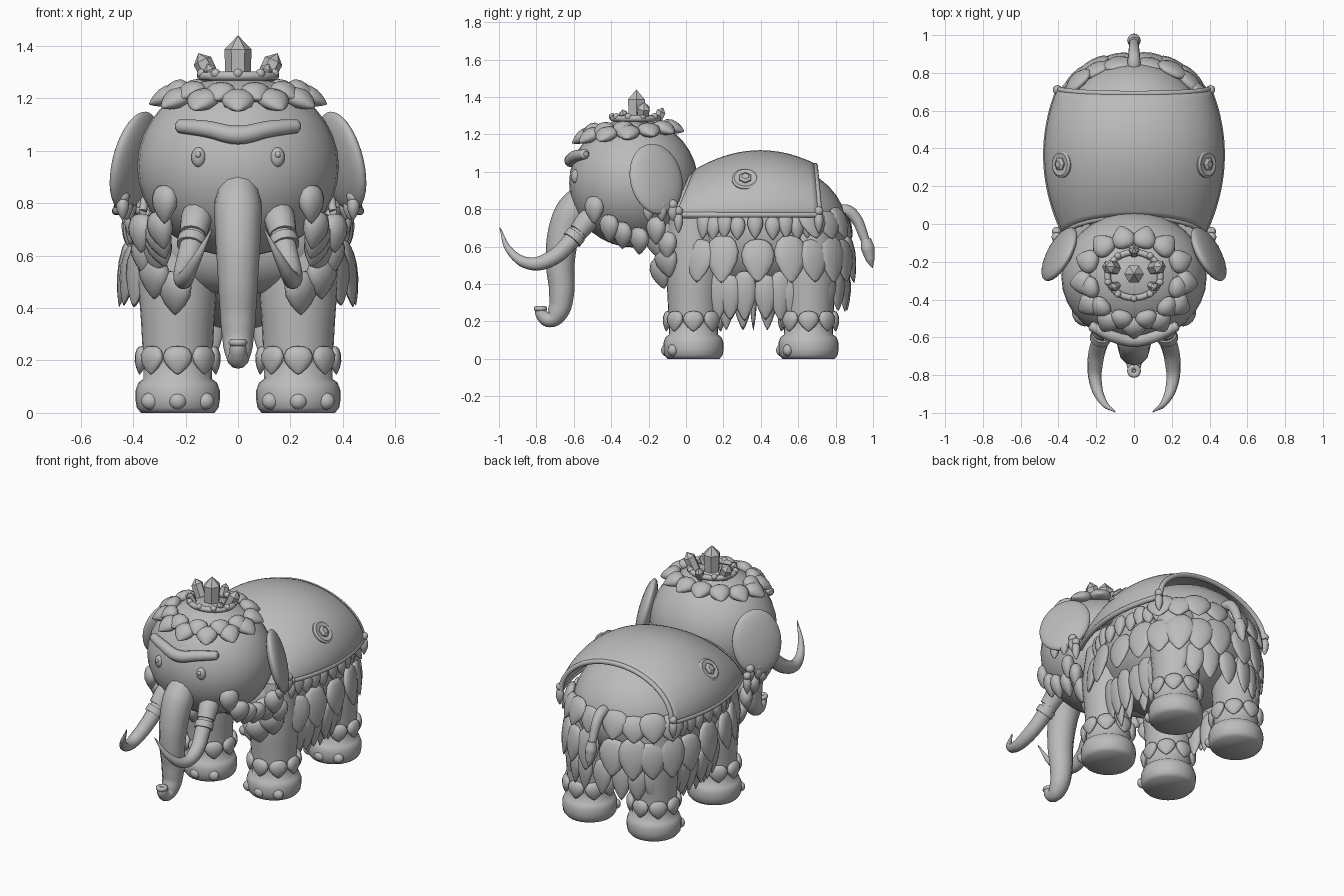
import bpy, bmesh
from math import sin, cos, pi, radians, copysign
from mathutils import Vector, Matrix

cube = bpy.data.objects.get("Cube")
if cube:
    bpy.data.objects.remove(cube, do_unlink=True)

grey = bpy.data.materials.new("clay_grey")
grey.use_nodes = True
grey.diffuse_color = (0.5, 0.5, 0.5, 1)
grey.node_tree.nodes["Principled BSDF"].inputs["Base Color"].default_value = (0.5, 0.5, 0.5, 1)
SIDES = (1, -1)


def finish(name, mesh, angle=40):
    mesh.materials.clear()
    mesh.materials.append(grey)
    mesh.polygons.foreach_set("use_smooth", [True] * len(mesh.polygons))
    mesh.set_sharp_from_angle(angle=radians(angle))
    ob = bpy.data.objects.new(name, mesh)
    bpy.context.collection.objects.link(ob)
    return ob


def build(name, bm, angle=40):
    bmesh.ops.recalc_face_normals(bm, faces=bm.faces)
    mesh = bpy.data.meshes.new(name)
    bm.to_mesh(mesh)
    bm.free()
    return finish(name, mesh, angle)


def frame(pos, up, out=(0, -1, 0.01), scale=(1, 1, 1)):
    """Matrix with local z along up and local y towards out."""
    z = Vector(up).normalized()
    o = Vector(out)
    y = (o - z * o.dot(z)).normalized()
    x = y.cross(z)
    rot = Matrix((x, y, z)).transposed().to_4x4()
    return Matrix.Translation(pos) @ rot @ Matrix.Diagonal((*scale, 1))


def lathe(bm, profile, n, m):
    """Revolve (radius, height) points round local z."""
    rings = [[bm.verts.new(m @ Vector((r * cos(2 * pi * k / n), r * sin(2 * pi * k / n), z)))
              for k in range(n if r else 1)] for r, z in profile]
    for a, b in zip(rings, rings[1:]):
        for k in range(n):
            j = k + 1
            quad = (a[k % len(a)], a[j % len(a)], b[j % len(b)], b[k % len(b)])
            bm.faces.new(list(dict.fromkeys(quad)))


PETAL = [(0, 0), (.24, -.03), (.4, -.13), (.5, -.33), (.46, -.55), (.3, -.77), (.12, -.93), (0, -1)]


def petal(bm, pos, down, out, length, width, thick=0.05):
    lathe(bm, PETAL, 12, frame(pos, -Vector(down), out, (width, thick, length)))


def ball(bm, pos, r, rot=None):
    m = Matrix.Translation(pos) @ (rot or Matrix()) @ Matrix.Diagonal((*r, 1))
    bmesh.ops.create_uvsphere(bm, u_segments=32, v_segments=18, radius=1, matrix=m)


def tube(name, pts, radii, cyclic=False):
    cu = bpy.data.curves.new(name, "CURVE")
    cu.dimensions = "3D"
    cu.bevel_depth, cu.bevel_resolution, cu.resolution_u, cu.use_fill_caps = 1, 4, 6, True
    sp = cu.splines.new("BEZIER")
    sp.bezier_points.add(len(pts) - 1)
    sp.use_cyclic_u = cyclic
    for i, (bp, p) in enumerate(zip(sp.bezier_points, pts)):
        bp.co, bp.handle_left_type, bp.handle_right_type = p, "AUTO", "AUTO"
        bp.radius = radii[i] if isinstance(radii, list) else radii
    tmp = bpy.data.objects.new(name + "_path", cu)
    bpy.context.collection.objects.link(tmp)
    mesh = bpy.data.meshes.new_from_object(tmp.evaluated_get(bpy.context.evaluated_depsgraph_get()))
    bpy.data.objects.remove(tmp, do_unlink=True)
    return finish(name, mesh, 50)


def solid(name, *balls):
    bm = bmesh.new()
    for b in balls:
        ball(bm, *b)
    return build(name, bm, 180)


# Body, rump, chest and head
solid("body", ((0, .37, .69), (.41, .48, .37)), ((0, .45, .7), (.405, .41, .345)),
      ((0, 0, .64), (.33, .17, .19)))
HEAD, HR = Vector((0, -.28, .94)), Vector((.385, .345, .345))
solid("head", (HEAD, HR))

# Legs, feet, toenails and anklets
legs, nails, anklets = bmesh.new(), bmesh.new(), bmesh.new()
for s in SIDES:
    for y in (.04, .655):
        at = Matrix.Translation((s * .23, y, 0))
        lathe(legs, [(0, 0), (.14, 0), (.156, .02), (.161, .05), (.161, .085), (.15, .115), (.13, .13),
                     (.132, .2), (.14, .35), (.155, .55), (.13, .75), (0, .78)], 28, at)
        for dx, dy in ((-.105, -.11), (0, -.145), (.105, -.11)):
            ball(nails, (s * .23 + dx, y + dy, .045), (.034, .028, .032))
        for k in range(8):
            d = Vector((sin(k * pi / 4), -cos(k * pi / 4), 0))
            petal(anklets, at @ (d * .135 + Vector((0, 0, .255))), d * .1 - Vector((0, 0, 1)), d, .11, .112)
build("legs", legs, 60)
build("toenails", nails, 180)
build("anklets", anklets, 180)

# Blanket: arched sheet following the back
HEM = .77


def drape(t, a):
    bow = (2 * t - 1.1) ** 2
    y = -.06 + .775 * t + sin(a) * (.1 * (1 - t) - .025 * t)
    return Vector(((.465 - .085 * bow) * cos(a), y, HEM + (.335 - .09 * bow) * sin(a)))


bm = bmesh.new()
grid = [[bm.verts.new(drape(i / 20, pi * j / 40)) for j in range(41)] for i in range(21)]
for r0, r1 in zip(grid, grid[1:]):
    for j in range(40):
        bm.faces.new((r0[j], r0[j + 1], r1[j + 1], r1[j]))
blanket = build("blanket", bm, 60)
mod = blanket.modifiers.new("thickness", "SOLIDIFY")
mod.thickness, mod.offset = .02, 0
for label, t in (("front", 0), ("rear", 1)):
    tube("blanket_%s_trim" % label, [drape(t, pi * j / 16) for j in range(17)], .015)
for s in SIDES:
    side = "left" if s > 0 else "right"
    a = 0 if s > 0 else pi
    tube("blanket_hem_" + side, [drape(i / 10, a) for i in range(11)], .016)

# Blanket corner tassels and side medallions
tassels, discs, gems = bmesh.new(), bmesh.new(), bmesh.new()
for s in SIDES:
    for y, x in ((-.04, .41), (.71, .405)):
        ball(tassels, (s * x, y, .79), (.024, .024, .024))
        petal(tassels, (s * x, y, .78), (0, 0, -1), (s, 0, 0), .11, .05)
    spot = drape(.455, pi / 2 - s * (pi / 2 - .6))
    m = frame(spot, (s * .74, 0, .67), (0, 1, 0))
    lathe(discs, [(0, -.01), (.072, -.01), (.072, .008), (.06, .016), (.045, .012), (0, .012)], 28, m)
    lathe(gems, [(0, 0), (.036, 0), (.036, .02), (.02, .03), (0, .03)], 6, m)
build("corner_tassels", tassels, 180)
build("medallions", discs)
build("medallion_gems", gems, 20)


# Skirt of layered leaves round the body
def skirt(name, z, length, width, rx, ry, count, arcs, lean=.12):
    bm = bmesh.new()
    for lo, hi in arcs:
        for k in range(count):
            a = radians(lo + (hi - lo) * k / (count - 1))
            c, s = cos(a), sin(a)
            out = Vector((c / rx, s / ry, 0)).normalized()
            p = Vector((copysign(abs(c) ** .8, c) * rx, .37 + copysign(abs(s) ** .8, s) * ry, z - .02 * (k % 2)))
            petal(bm, p, out * lean - Vector((0, 0, 1)), out, length * (1 - .1 * (k % 2)), width, .055)
    build(name, bm, 180)


skirt("skirt_fringe", .78, .14, .085, .41, .44, 13, ((-50, 50), (130, 230)))
skirt("skirt_main", .66, .26, .18, .415, .495, 18, ((-48, 228),), .15)
skirt("skirt_lower", .47, .27, .13, .345, .45, 6, ((-22, 22), (158, 202)), -.08)
skirt("skirt_lower_points", .42, .27, .1, .315, .45, 4, ((-16, 16), (164, 196)), -.12)
skirt("skirt_rear_lower", .5, .25, .13, .4, .48, 7, ((48, 132),), .05)
skirt("rump_leaves", .81, .18, .17, .4, .455, 8, ((35, 145),), .4)

# Leaves hanging below the belly
belly = bmesh.new()
for s in SIDES:
    petal(belly, (s * .12, .36, .45), (0, 0, -1), (0, -1, 0), .3, .13, .04)
build("belly_leaves", belly, 180)

# Tail with tapered tuft
tube("tail", [(0, .8, .78), (0, .86, .79), (0, .905, .755), (0, .945, .67), (0, .965, .61)],
     [.034, .034, .03, .026, .022])
tube("tail_tuft", [(0, .962, .64), (0, .972, .59), (0, .985, .53), (0, .997, .485)], [.027, .036, .024, .002])

# Ears and earrings
ears = [((s * .395, -.16, .96), (.045, .158, .195),
         Matrix.Rotation(s * .5, 4, "Z") @ Matrix.Rotation(s * -.25, 4, "Y")) for s in SIDES]
solid("ears", *ears)
rings = bmesh.new()
for s in SIDES:
    for y, x in ((-.2, .44), (-.13, .425), (-.07, .41)):
        ball(rings, (s * x, y, .825), (.026, .026, .026))
        petal(rings, (s * x, y, .825), (0, 0, -1), (s, 0, 0), .09, .06)
build("earrings", rings, 180)

# Eyes with pupils, and curved brow band
solid("eyes", *[((s * .15, -.59, .975), (.028, .025, .038)) for s in SIDES])
solid("pupils", *[((s * .152, -.61, .985), (.011, .011, .013)) for s in SIDES])
tube("brow_band", [(-.235, -.535, 1.095), (-.225, -.54, 1.094), (-.12, -.59, 1.083), (0, -.615, 1.06),
                   (.12, -.59, 1.083), (.225, -.54, 1.094), (.235, -.535, 1.095)],
     [.014, .026, .032, .036, .032, .026, .014])

# Trunk and nostril rim
tube("trunk", [(0, -.54, .87), (0, -.61, .78), (0, -.655, .66), (0, -.672, .5), (0, -.665, .35),
               (0, -.685, .25), (0, -.73, .21), (0, -.77, .235), (0, -.778, .265)],
     [.078, .092, .086, .076, .067, .056, .042, .033, .03])
tube("nostril_rim", [(.022 * cos(k * pi / 4), -.778 + .022 * sin(k * pi / 4), .268) for k in range(8)], .014, True)

# Tusks with banded sleeves
for s in SIDES:
    side = "left" if s > 0 else "right"
    tube("tusk_" + side, [(s * x, y, z) for x, y, z in (
        (.15, -.47, .8), (.175, -.6, .645), (.205, -.73, .53), (.203, -.84, .51), (.165, -.94, .575),
        (.1, -.995, .7))], [.05, .047, .042, .033, .02, .003])
    tube("tusk_sleeve_" + side, [(s * .146, -.46, .81), (s * .16, -.53, .735), (s * .172, -.575, .68)],
         [.05, .06, .053])
    tube("tusk_band_" + side, [(s * .172, -.585, .665), (s * .18, -.61, .635)], .056)

# Leafy cheek straps and chest collar
straps = bmesh.new()
for s in SIDES:
    for x, y, z, dx in ((.28, -.49, .87, 0), (.31, -.41, .77, -.2), (.32, -.34, .73, -.3), (.32, -.25, .7, -.3),
                        (.37, -.16, .76, 0), (.36, -.1, .68, 0)):
        petal(straps, (s * x, y, z), (s * dx, 0, -1), (s * .7, -.6, 0), .15, .12, .08)
    for x, y, z in ((.31, -.17, .7), (.32, -.12, .6), (.24, -.15, .54)):
        petal(straps, (s * x, y, z), (0, .2, -1), (s * x, -.3, 0), .17, .15, .08)
build("cheek_and_chest_leaves", straps, 180)


# Crown of leaves over the forehead and round the back of the head
def head_leaf(bm, a, p, length, width):
    n = Vector((sin(p) * cos(a), sin(p) * sin(a), cos(p)))
    d = Vector((cos(p) * cos(a) * HR.x, cos(p) * sin(a) * HR.y, -sin(p) * HR.z))
    petal(bm, HEAD + n * HR + n * .01, d.normalized() + n * .12, n, length, width, .075)


leaves = bmesh.new()
for k in range(13):
    a = 2 * pi * k / 13 - pi / 2
    head_leaf(leaves, a, radians(32 - 6 * sin(a) + 2 * cos(a) ** 2), .13, .13)
for k in range(6):
    a = radians(-165 + 150 * k / 5)
    head_leaf(leaves, a, radians(29 - 3 * sin(a)), .11, .12)
build("head_leaves", leaves, 180)

# Crystal circlet with beads
tube("circlet", [(.14 * cos(k * pi / 6), -.27 + .12 * sin(k * pi / 6), 1.285) for k in range(12)], .017, True)
solid("circlet_beads", *[((.145 * cos(a), -.27 + .125 * sin(a), 1.295), (.018, .018, .018))
                         for a in [pi / 10 + k * pi / 5 for k in range(10)]])
crystals = bmesh.new()
SHARD = [(0, 0), (.9, 0), (1, .7), (0, 1)]
lathe(crystals, SHARD, 6, frame((0, -.265, 1.26), (0, 0, 1), scale=(.052, .052, .18)))
for x, y, size, height in ((.1, .03, .037, .115), (-.1, .03, .037, .115), (0, .11, .028, .08),
                           (.09, -.06, .024, .07), (-.09, -.06, .024, .07)):
    lathe(crystals, SHARD, 6, frame((x, y - .265, 1.27), (x * 5, y * 4, 1), scale=(size, size, height)))
build("crystals", crystals, 20)
